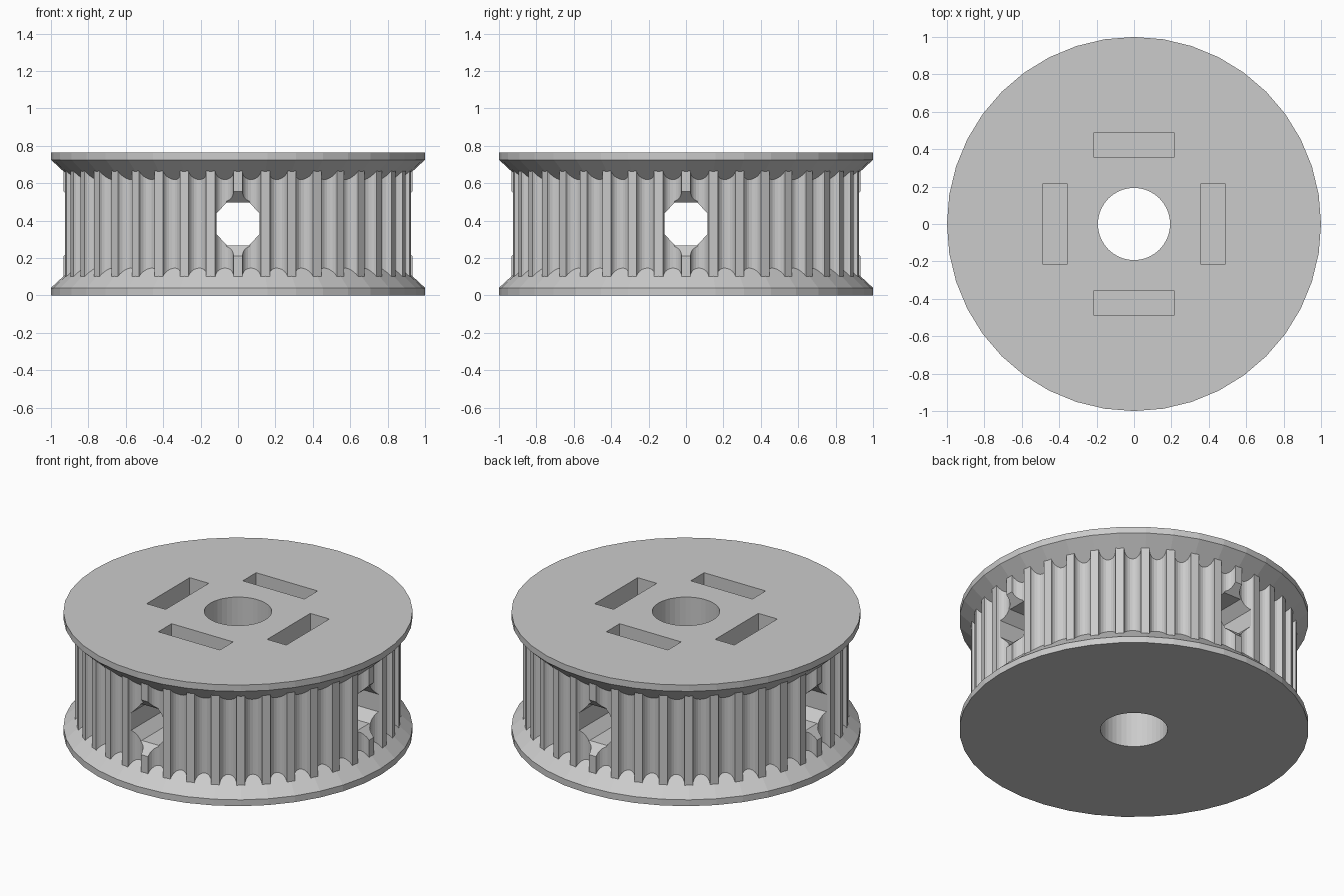
import bpy, bmesh, math
from mathutils import Matrix, Vector

if "Cube" in bpy.data.objects:
    bpy.data.objects.remove(bpy.data.objects["Cube"], do_unlink=True)

HEIGHT, TEETH, MID = 0.765, 40, 0.3825

grey = bpy.data.materials.new("plain_grey")
grey.use_nodes = True
grey.diffuse_color = (0.6, 0.6, 0.6, 1)
grey.node_tree.nodes["Principled BSDF"].inputs["Base Color"].default_value = (0.6, 0.6, 0.6, 1)


def loft(name, rings, turn=0.0):
    """Closed solid through matching rings of points, turned about z."""
    bm = bmesh.new()
    loops = [[bm.verts.new(p) for p in ring] for ring in rings]
    n = len(loops[0])
    for a, b in zip(loops, loops[1:]):
        for i in range(n):
            j = (i + 1) % n
            bm.faces.new((a[i], a[j], b[j], b[i]))
    bm.faces.new(loops[0][::-1])
    bm.faces.new(loops[-1])
    bmesh.ops.recalc_face_normals(bm, faces=bm.faces)
    bmesh.ops.triangulate(bm, faces=[f for f in bm.faces if len(f.verts) == 4])
    bm.transform(Matrix.Rotation(turn, 4, "Z"))
    mesh = bpy.data.meshes.new(name)
    bm.to_mesh(mesh)
    bm.free()
    mesh.materials.append(grey)
    obj = bpy.data.objects.new(name, mesh)
    bpy.context.collection.objects.link(obj)
    return obj


def circle(r, z, n=TEETH):
    return [(r * math.cos(math.tau * i / n), r * math.sin(math.tau * i / n), z) for i in range(n)]


def combine(body, other, operation):
    mod = body.modifiers.new("join", "BOOLEAN")
    mod.operation, mod.solver, mod.object = operation, "EXACT", other
    bpy.context.view_layer.objects.active = body
    bpy.ops.object.modifier_apply(modifier=mod.name)
    bpy.data.objects.remove(other, do_unlink=True)


# Toothed drum: round-bottomed grooves around the rim
def drum_ring(z, steps=10, groove=0.049, reach=0.932):
    points = []
    for k in range(TEETH):
        a = math.tau * (k + 0.5) / TEETH
        out = Vector((math.cos(a), math.sin(a), 0))
        side = Vector((-math.sin(a), math.cos(a), 0))
        for s in range(steps + 1):
            t = math.pi * (1 - s / steps)
            p = out * (reach - groove * math.sin(t)) + side * groove * math.cos(t)
            points.append((p.x, p.y, z))
    return points


pulley = loft("toothed_pulley", [drum_ring(0.02), drum_ring(HEIGHT - 0.02)])

# Flanges with sloping inner faces
profile = [(1, 0), (1, 0.04), (0.79, 0.235)]
combine(pulley, loft("bottom_flange", [circle(r, z) for r, z in profile]), "UNION")
combine(pulley, loft("top_flange", [circle(r, HEIGHT - z) for r, z in profile]), "UNION")

# Axle bore
combine(pulley, loft("axle_bore", [circle(0.193, -0.1), circle(0.193, 0.9)]), "DIFFERENCE")


# Four nut slots from the top, and the screw holes that reach them
def slot_ring(z):
    return [(0.355, -0.215, z), (0.488, -0.215, z), (0.488, 0.215, z), (0.355, 0.215, z)]


def screw_ring(r, flare):
    w, h, c = 0.115, 0.055, 0.06
    top = 0.115 + flare
    outline = [(w, -h), (w, h), (c, top), (-c, top), (-w, h), (-w, -h), (-c, -top), (c, -top)]
    return [(r, y, MID + z) for y, z in outline]


for k in range(4):
    turn = k * math.pi / 2
    combine(pulley, loft("nut_slot", [slot_ring(0.17), slot_ring(0.9)], turn), "DIFFERENCE")
    rings = [screw_ring(0.1, 0), screw_ring(0.875, 0), screw_ring(0.95, 0.075)]
    combine(pulley, loft("screw_hole", rings, turn), "DIFFERENCE")

# Flat faces, one material
pulley.data.materials.clear()
pulley.data.materials.append(grey)
for face in pulley.data.polygons:
    face.material_index = 0
    face.use_smooth = False
